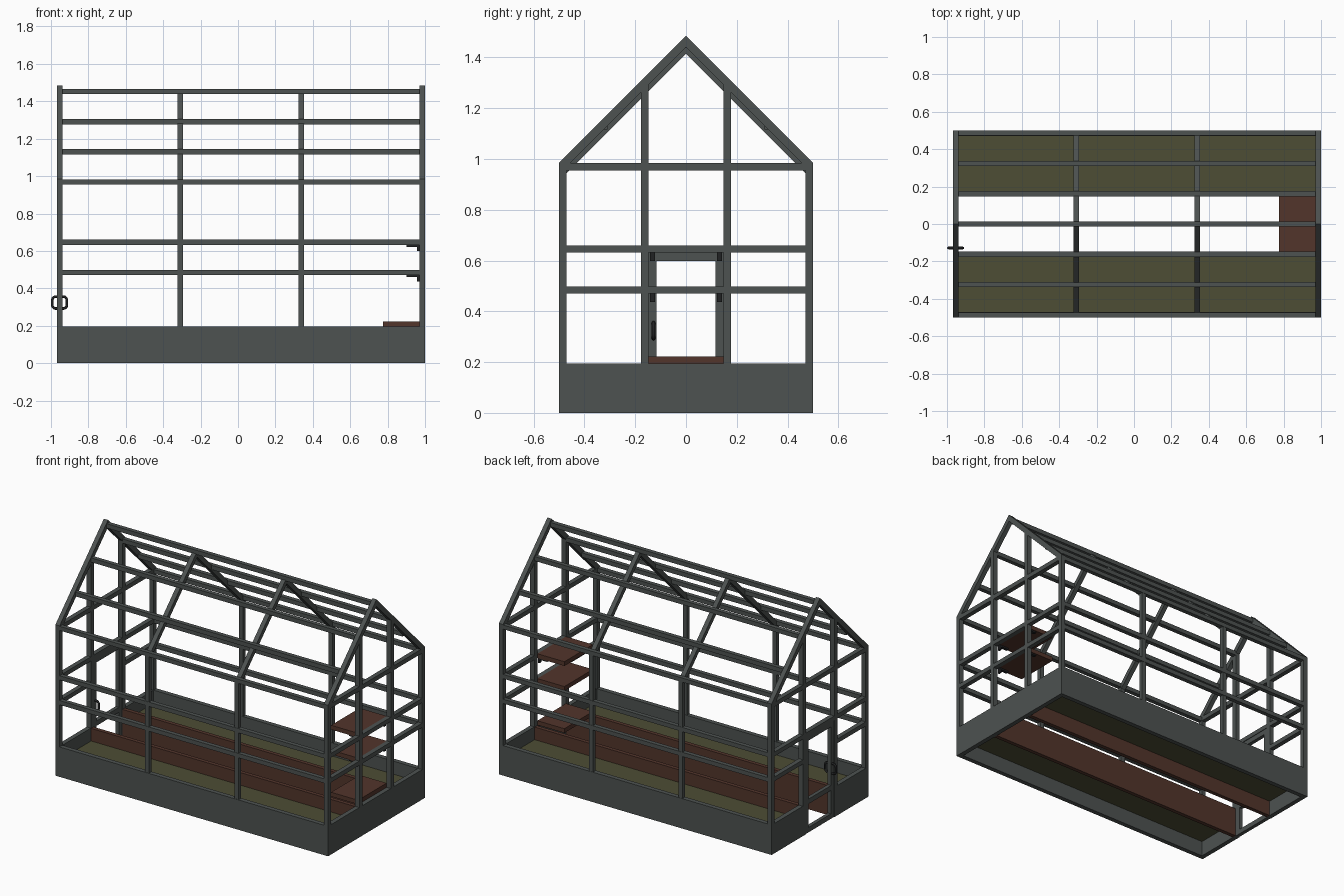
import bpy, bmesh, math

if "Cube" in bpy.data.objects:
    bpy.data.objects.remove(bpy.data.objects["Cube"])

def mat(name, r, g, b):
    m = bpy.data.materials.new(name)
    m.diffuse_color = (r, g, b, 1)
    m.use_nodes = True
    m.node_tree.nodes["Principled BSDF"].inputs["Base Color"].default_value = m.diffuse_color
    return m

FRAME = mat("slate_paint", 0.075, 0.085, 0.082)
WOOD = mat("brown_wood", 0.085, 0.035, 0.024)
SOIL = mat("soil", 0.075, 0.075, 0.035)
DARK = mat("dark_metal", 0.015, 0.016, 0.017)

def finish(bm, name, m):
    bmesh.ops.recalc_face_normals(bm, faces=bm.faces)
    me = bpy.data.meshes.new(name)
    bm.to_mesh(me)
    bm.free()
    me.materials.append(m)
    ob = bpy.data.objects.new(name, me)
    bpy.context.collection.objects.link(ob)
    return ob

def box(name, x, y, z, m=FRAME):
    bm = bmesh.new()
    bmesh.ops.create_cube(bm, size=1)
    for v in bm.verts:
        v.co = [a[0] + (c + 0.5) * (a[1] - a[0]) for c, a in zip(v.co, (x, y, z))]
    return finish(bm, name, m)

def prism(name, pts, x0, x1, m=FRAME):
    """Extrude a (y, z) outline along x."""
    bm = bmesh.new()
    f = bm.faces.new([bm.verts.new((x0, y, z)) for y, z in pts])
    r = bmesh.ops.extrude_face_region(bm, geom=[f])
    for e in r["geom"]:
        if isinstance(e, bmesh.types.BMVert):
            e.co.x = x1
    return finish(bm, name, m)

XL, XR, T = -0.968, 1.0, 0.03
BASE, EAVE, APEX = 0.195, 0.985, 1.485
IL, IR = XL + T, XR - T
RAILS = ((0.47, 0.498), (0.632, 0.66))
ends = {"left": (XL, IL), "right": (IR, XR)}

# base walls, with a door gap on the left end
for s, n in ((-1, "front"), (1, "back")):
    box(n + "_base_wall", (XL, XR), sorted((s * 0.47, s * 0.5)), (0, BASE))
    box("left_base_wall_" + n, ends["left"], sorted((s * 0.147, s * 0.47)), (0, BASE))
box("right_base_wall", ends["right"], (-0.47, 0.47), (0, BASE))

# gable ends
for n, x in ends.items():
    for s, sn in ((-1, "front"), (1, "back")):
        box(f"{n}_{sn}_corner_post", x, sorted((s * 0.47, s * 0.5)), (BASE, EAVE - 0.015))
        prism(f"{n}_{sn}_gable_post", [(s * 0.147, BASE), (s * 0.178, BASE),
              (s * 0.178, 1.27), (s * 0.147, 1.301)], *x)
    prism(n + "_gable_rafters", [(-0.5, EAVE), (0, APEX), (0.5, EAVE), (0.5, 0.955),
          (0.485, 0.955), (0, 1.44), (-0.485, 0.955), (-0.5, 0.955)], *x)
    box(n + "_tie_beam", x, (-0.47, 0.47), (0.955, 0.984))
    box(n + "_upper_rail", x, (-0.47, 0.47), RAILS[1])
box("right_lower_rail", ends["right"], (-0.47, 0.47), RAILS[0])
for s, n in ((-1, "front"), (1, "back")):
    box("left_lower_rail_" + n, ends["left"], sorted((s * 0.178, s * 0.47)), RAILS[0])

# inner posts and rafters
for i, xc in enumerate((-0.3085, 0.338)):
    x = (xc - 0.015, xc + 0.015)
    for s, n in ((-1, "front"), (1, "back")):
        box(f"{n}_post_{i}", x, sorted((s * 0.472, s * 0.498)), (BASE, 0.96))
    prism(f"inner_rafters_{i}", [(-0.488, 0.968), (0, 1.456), (0.488, 0.968),
          (0.47, 0.945), (0, 1.415), (-0.47, 0.945)], *x)

# long rails, eave beams, purlins and ridge
for s, n in ((-1, "front"), (1, "back")):
    for i, z in enumerate(RAILS + ((0.955, 0.982),)):
        box(f"{n}_rail_{i}", (IL, IR), sorted((s * 0.472, s * 0.5)), z)
    for i, (y, z) in enumerate(((0.162, 1.291), (0.324, 1.13))):
        box(f"{n}_purlin_{i}", (IL, IR), (s * y - 0.014, s * y + 0.014), (z - 0.014, z + 0.014))
box("ridge_beam", (IL, IR), (-0.014, 0.014), (1.438, 1.466))

# planting beds
for s, n in ((-1, "front"), (1, "back")):
    box(n + "_bed_board", (IL, IR), sorted((s * 0.149, s * 0.175)), (0, 0.192), WOOD)
    box(n + "_soil", (IL, IR), sorted((s * 0.175, s * 0.47)), (0.1, 0.11), SOIL)

# shelves and their brackets
for i, z in enumerate((BASE, RAILS[0][0], RAILS[1][0])):
    box(f"shelf_{i}", (0.775, IR), (-0.147, 0.147), (z, z + 0.028), WOOD)
    for s in (-1, 1):
        if i:
            y = (s * 0.132 - 0.01, s * 0.132 + 0.01)
            box(f"bracket_arm_{i}", (0.902, IR), y, (z - 0.01, z), DARK)
            box(f"bracket_leg_{i}", (IR - 0.012, IR), y, (z - 0.033, z - 0.01), DARK)

# door leaf
dx = (XL + 0.003, IL - 0.003)
for s, n in ((-1, "front"), (1, "back")):
    box(n + "_door_stile", dx, sorted((s * 0.117, s * 0.147)), (0, 0.632))
for n, z in (("top", 0.599), ("middle", 0.185), ("bottom", 0.0)):
    box(n + "_door_rail", dx, (-0.117, 0.117), (z, z + 0.032))

# door handle: a rounded square loop through the stile
cu = bpy.data.curves.new("door_handle", "CURVE")
cu.dimensions = "3D"
cu.bevel_depth, cu.bevel_resolution = 0.007, 2
pts = []
for k, (sx, sz) in enumerate(((1, 1), (-1, 1), (-1, -1), (1, -1))):
    for j in range(4):
        a = math.radians(90 * k + 30 * j)
        pts.append((-0.954 + sx * 0.021 + 0.018 * math.cos(a), -0.128,
                    0.324 + sz * 0.014 + 0.018 * math.sin(a), 1))
sp = cu.splines.new("POLY")
sp.points.add(len(pts) - 1)
for p, c in zip(sp.points, pts):
    p.co = c
sp.use_cyclic_u = True
cu.materials.append(DARK)
bpy.context.collection.objects.link(bpy.data.objects.new("door_handle", cu))
